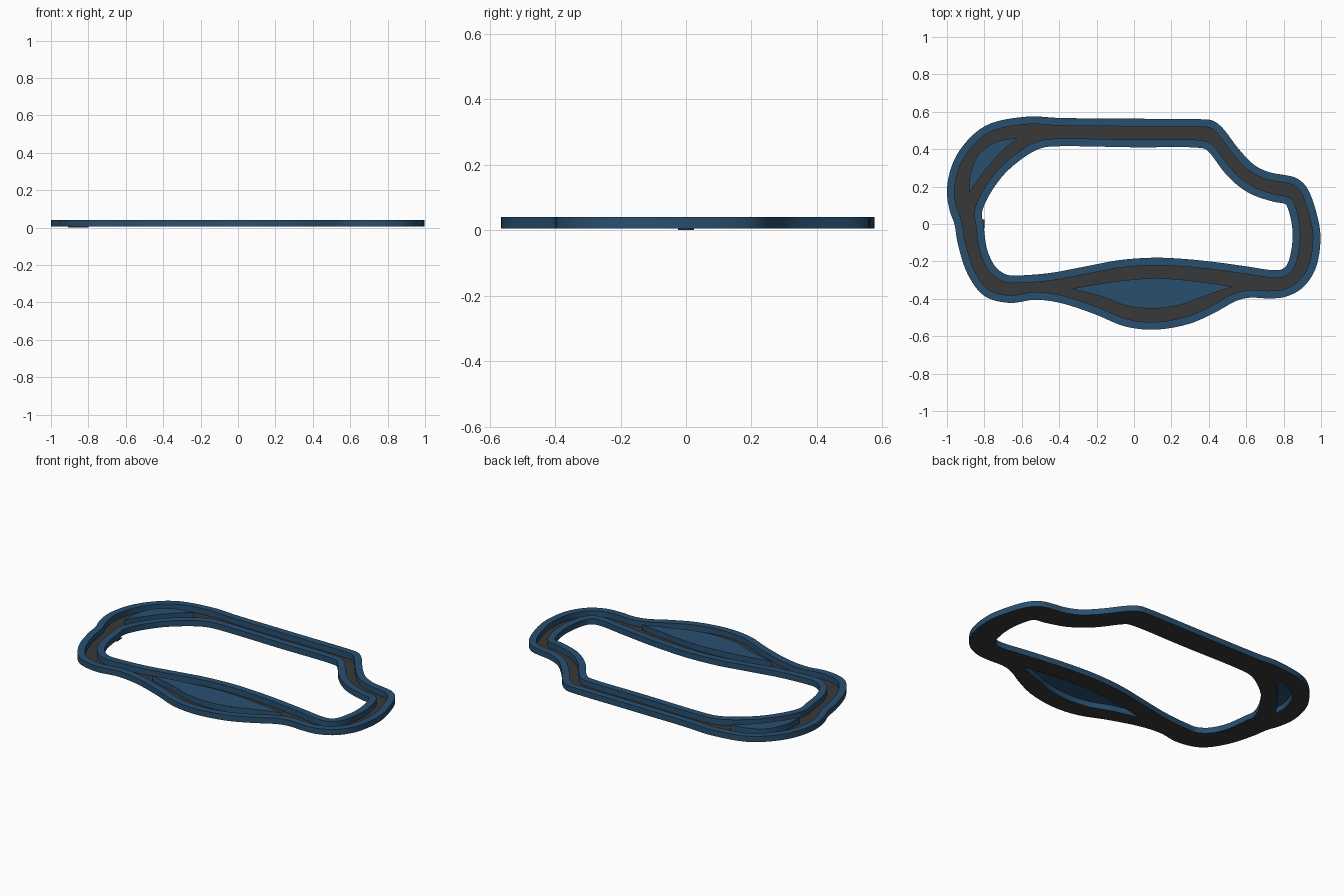
import bpy, bmesh, math
from mathutils import Vector

if "Cube" in bpy.data.objects:
    bpy.data.objects.remove(bpy.data.objects["Cube"])

BASE, TOP, WALL = 0.005, 0.04, 0.041


def material(name, rgb):
    m = bpy.data.materials.new(name)
    m.diffuse_color = (*rgb, 1)
    m.use_nodes = True
    m.node_tree.nodes["Principled BSDF"].inputs["Base Color"].default_value = m.diffuse_color
    return m


blue = material("navy_blue", (0.022, 0.08, 0.16))
grey = material("asphalt_grey", (0.04, 0.04, 0.04))


def spline(pts, closed=True, steps=6):
    """Centripetal Catmull-Rom curve through the points."""
    p = [Vector(q) for q in pts]
    if not closed:
        p = [2 * p[0] - p[1]] + p + [2 * p[-1] - p[-2]]
    n, out = len(p), []
    for i in (range(n) if closed else range(1, n - 2)):
        a, b, c, d = (p[(i + k) % n] for k in (-1, 0, 1, 2))
        t1 = (b - a).length ** 0.5
        t2 = t1 + (c - b).length ** 0.5
        t3 = t2 + (d - c).length ** 0.5
        for s in range(steps):
            t = t1 + (t2 - t1) * s / steps
            a1 = a.lerp(b, t / t1)
            a2 = b.lerp(c, (t - t1) / (t2 - t1))
            a3 = c.lerp(d, (t - t2) / (t3 - t2))
            out.append(a1.lerp(a2, t / t2).lerp(a2.lerp(a3, (t - t1) / (t3 - t1)), (t - t1) / (t2 - t1)))
    return out


def offset(loop, dist):
    """Shift a clockwise loop to its right (inwards when positive)."""
    n, out = len(loop), []
    for i in range(n):
        t = (loop[(i + 1) % n] - loop[i - 1]).normalized()
        out.append(loop[i] + Vector((t.y, -t.x)) * dist)
    return out


def ring(bm, loop, z):
    return [bm.verts.new((v.x, v.y, z)) for v in loop]


def band(bm, a, b):
    n = len(a)
    for i in range(n):
        bm.faces.new((a[i], a[(i + 1) % n], b[(i + 1) % n], b[i]))


def finish(bm, name, mat):
    me = bpy.data.meshes.new(name)
    bm.to_mesh(me)
    bm.free()
    me.materials.append(mat)
    ob = bpy.data.objects.new(name, me)
    bpy.context.collection.objects.link(ob)
    bpy.ops.object.select_all(action='DESELECT')
    ob.select_set(True)
    bpy.context.view_layer.objects.active = ob
    bpy.ops.object.shade_smooth_by_angle(angle=math.radians(30))
    return ob


# Track outlines, both clockwise from the left side
outer = spline([(-.96, 0), (-.985, .07), (-1.0, .19), (-.95, .365), (-.80, .522), (-.57, .574),
                (-.40, .567), (0, .563), (.36, .56), (.42, .553), (.468, .519), (.564, .396),
                (.644, .315), (.72, .278), (.81, .261), (.865, .247), (.922, .198), (.98, .043),
                (.997, -.08), (.97, -.24), (.90, -.342), (.81, -.389), (.725, -.398), (.62, -.394),
                (.55, -.41), (.43, -.475), (.297, -.533), (.11, -.565), (-.05, -.547),
                (-.21, -.482), (-.398, -.421), (-.53, -.405), (-.665, -.422), (-.80, -.385),
                (-.89, -.267), (-.944, -.096)])
inner = spline([(-.805, 0), (-.813, .055), (-.785, .134), (-.69, .27), (-.56, .375), (-.49, .407),
                (-.425, .415), (0, .41), (.36, .406), (.39, .395), (.484, .275), (.55, .21),
                (.63, .158), (.75, .118), (.81, .106), (.822, .085), (.84, .02), (.848, -.053),
                (.842, -.134), (.82, -.214), (.795, -.24), (.75, -.247), (.59, -.225),
                (.43, -.203), (.27, -.187), (.11, -.18), (-.077, -.193), (-.265, -.228),
                (-.45, -.262), (-.62, -.275), (-.677, -.272), (-.735, -.235), (-.783, -.144)])

# Islands: two arcs that meet at sharp tips
lower_island = (spline([(-.334, -.346), (-.12, -.31), (.1, -.29), (.3, -.302), (.527, -.334)], False)
                + spline([(.527, -.334), (.38, -.385), (.25, -.432), (.1, -.452), (-.04, -.437),
                          (-.16, -.392), (-.334, -.346)], False))
corner_island = (spline([(-.882, .166), (-.874, .267), (-.826, .378), (-.73, .442), (-.623, .46)], False)
                 + spline([(-.623, .46), (-.70, .395), (-.79, .295), (-.882, .166)], False))


# Guard walls standing on the road edges
def wall(name, loop, dist):
    bm = bmesh.new()
    other = offset(loop, dist)
    rings = [ring(bm, loop, BASE), ring(bm, loop, TOP), ring(bm, other, TOP), ring(bm, other, BASE)]
    for a, b in zip(rings, rings[1:]):
        band(bm, a, b)
    if dist < 0:
        bmesh.ops.reverse_faces(bm, faces=bm.faces[:])
    for f in bm.faces:
        f.normal_update()
    if sum(f.normal.z for f in bm.faces) < 0:
        bmesh.ops.reverse_faces(bm, faces=bm.faces[:])
    finish(bm, name, blue)


wall("outer_wall", outer, WALL)
wall("inner_wall", inner, -WALL)

# Raised islands, hollow underneath
for name, loop in (("lower_island", lower_island), ("corner_island", corner_island)):
    bm = bmesh.new()
    low, high = ring(bm, loop, BASE), ring(bm, loop, TOP)
    band(bm, high, low)
    bm.faces.new(high[::-1])
    finish(bm, name, blue)

# Road surface with openings under the islands
bm = bmesh.new()
for loop in (outer, inner, lower_island, corner_island):
    vs = ring(bm, loop, BASE)
    for i, v in enumerate(vs):
        bm.edges.new((vs[i - 1], v))
bmesh.ops.triangle_fill(bm, edges=bm.edges[:], use_beauty=True, normal=(0, 0, 1))
for f in bm.faces:
    f.normal_update()
    if f.normal.z < 0:
        f.normal_flip()
finish(bm, "road", grey)

# Start strip under the left side
bm = bmesh.new()
bmesh.ops.create_cube(bm, size=1)
for v in bm.verts:
    v.co = (-.855 + v.co.x * .11, v.co.y * .05, .0025 + v.co.z * .0048)
strip = finish(bm, "start_strip", grey)
